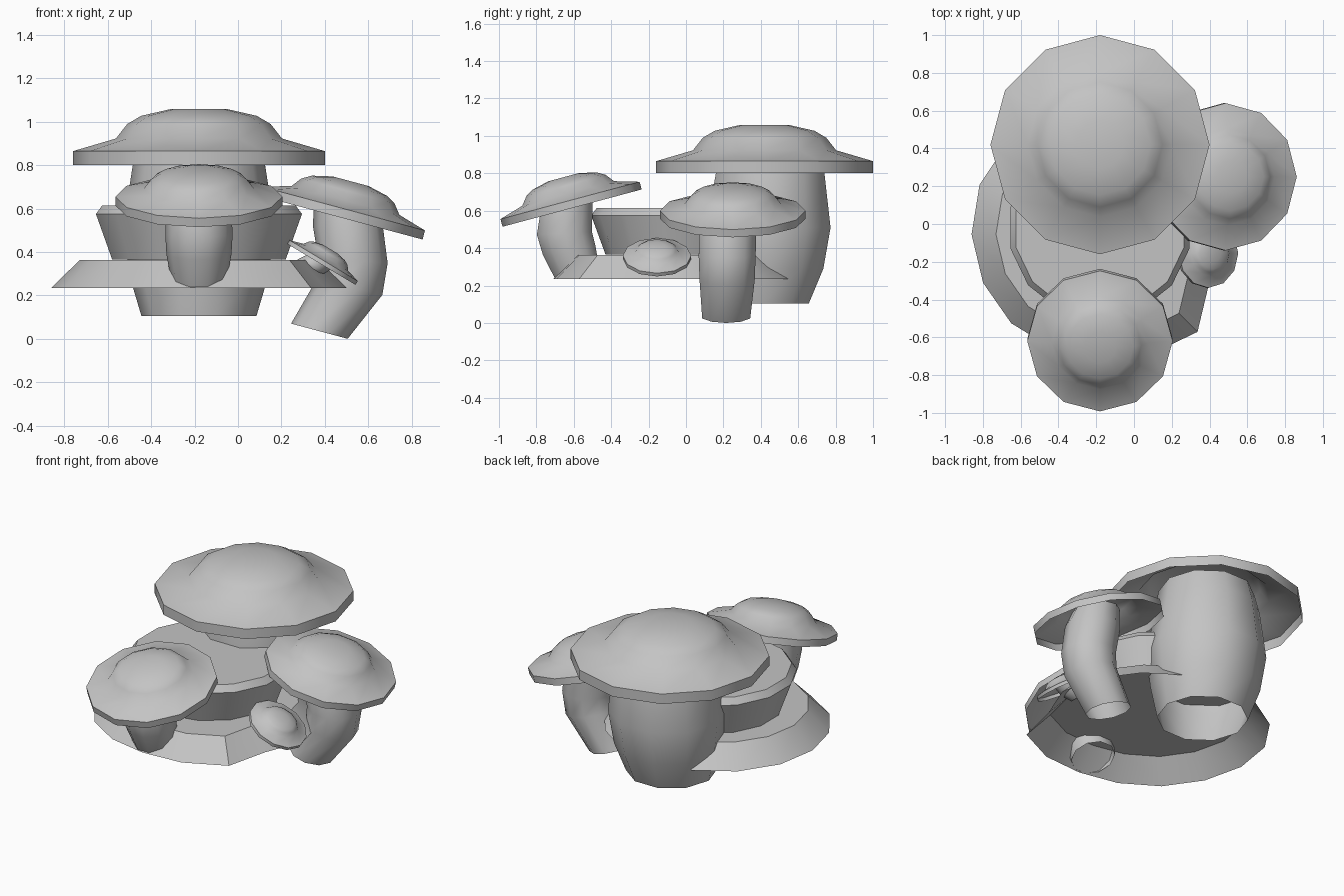
import bpy
import bmesh
import math
from mathutils import Matrix, Vector

cube = bpy.data.objects.get("Cube")
if cube:
    bpy.data.objects.remove(cube, do_unlink=True)

grey = bpy.data.materials.new("plain grey")
grey.use_nodes = True
grey.diffuse_color = (0.55, 0.55, 0.55, 1)
grey.node_tree.nodes["Principled BSDF"].inputs["Base Color"].default_value = (0.55, 0.55, 0.55, 1)


def lathe(name, rings, close_top=False, close_bottom=False, angle=40):
    """Join rings of points, bottom to top, into one smooth-shaded skin."""
    bm = bmesh.new()
    loops = [[bm.verts.new(p) for p in ring] for ring in rings]
    n = len(loops[0])
    for low, high in zip(loops, loops[1:]):
        for i in range(n):
            j = (i + 1) % n
            bm.faces.new((low[i], low[j], high[j], high[i]))
    if close_top:
        bm.faces.new(loops[-1])
    if close_bottom:
        bm.faces.new(loops[0][::-1])
    mesh = bpy.data.meshes.new(name)
    bm.to_mesh(mesh)
    bm.free()
    obj = bpy.data.objects.new(name, mesh)
    bpy.context.collection.objects.link(obj)
    mesh.materials.append(grey)
    bpy.ops.object.select_all(action="DESELECT")
    obj.select_set(True)
    bpy.context.view_layer.objects.active = obj
    bpy.ops.object.shade_smooth_by_angle(angle=math.radians(angle))
    return obj


def ring(center, radius, sides, tilt=0, axis="X", turn=0):
    """Regular ring of points, tilted about one axis."""
    rot = Matrix.Rotation(math.radians(tilt), 3, axis)
    pts = []
    for i in range(sides):
        a = math.tau * i / sides + turn
        pts.append(Vector(center) + rot @ Vector((radius * math.cos(a), radius * math.sin(a), 0)))
    return pts


# Cap profile for unit rim radius: (radius, height above rim top)
CAP = [(1, -0.11), (1, 0), (0.66, 0.10), (0.57, 0.215), (0.46, 0.28), (0.22, 0.335)]


def cap(name, center, size, tilt=0, axis="X"):
    up = Matrix.Rotation(math.radians(tilt), 3, axis) @ Vector((0, 0, 1))
    rings = [ring(Vector(center) + up * h * size, r * size, 12, tilt, axis) for r, h in CAP]
    return lathe(name, rings, close_top=True)


def stem(name, stations, axis="X"):
    """Open tube through (center, radius, tilt) stations."""
    return lathe(name, [ring(c, r, 10, t, axis) for c, r, t in stations])


# Large back mushroom
cap("large_cap", (-0.18, 0.42, 0.865), 0.58)
stem("large_stem", [
    ((-0.18, 0.405, 0.105), 0.265, 0),
    ((-0.18, 0.43, 0.29), 0.32, 0),
    ((-0.18, 0.44, 0.51), 0.35, 0),
    ((-0.18, 0.45, 0.80), 0.305, 0),
    ((-0.18, 0.44, 0.93), 0.28, 0),
])

# Front mushroom, leaning forward
cap("front_cap", (-0.18, -0.62, 0.655), 0.385, 15, "X")
stem("front_stem", [
    ((-0.18, -0.585, 0.28), 0.13, 19),
    ((-0.18, -0.625, 0.39), 0.15, 10),
    ((-0.18, -0.65, 0.48), 0.155, 3),
    ((-0.18, -0.64, 0.60), 0.15, 10),
    ((-0.18, -0.63, 0.69), 0.14, 15),
], "X")

# Side mushroom, leaning outward with a bowed stem
cap("side_cap", (0.485, 0.25, 0.60), 0.39, 15, "Y")
stem("side_stem", [
    ((0.375, 0.215, 0.035), 0.135, 15),
    ((0.515, 0.22, 0.24), 0.155, 14),
    ((0.53, 0.22, 0.36), 0.16, 4),
    ((0.505, 0.225, 0.53), 0.16, -4),
    ((0.49, 0.24, 0.65), 0.14, 8),
], "Y")

# Small mushroom growing from the ledge
cap("small_cap", (0.395, -0.155, 0.36), 0.183, 31, "Y")
stem("small_stem", [
    ((0.29, -0.155, 0.32), 0.05, 40),
    ((0.35, -0.155, 0.34), 0.065, 35),
    ((0.41, -0.155, 0.375), 0.06, 31),
], "Y")

# Raised stump disc
disc = [(0.41, 0.365), (0.487, 0.575), (0.457, 0.615)]
lathe("stump_disc",
      [ring((-0.18, -0.02, z), r, 14, turn=math.pi / 14) for r, z in disc],
      close_top=True, close_bottom=True, angle=30)

# Sloping ledge with an uneven rim, hollow beneath
RIM = [0.68, 0.67, 0.66, 0.66, 0.66, 0.68, 0.69, 0.69,
       0.68, 0.67, 0.665, 0.655, 0.655, 0.69, 0.73, 0.63]


def ledge_ring(z, shrink):
    pts = []
    for i, r in enumerate(RIM):
        a = math.tau * i / len(RIM)
        pts.append(Vector((-0.18 + r * shrink * math.cos(a), -0.055 + r * shrink * math.sin(a), z)))
    return pts


lathe("ledge", [ledge_ring(0.235, 1), ledge_ring(0.362, 0.81)], close_top=True, angle=30)
